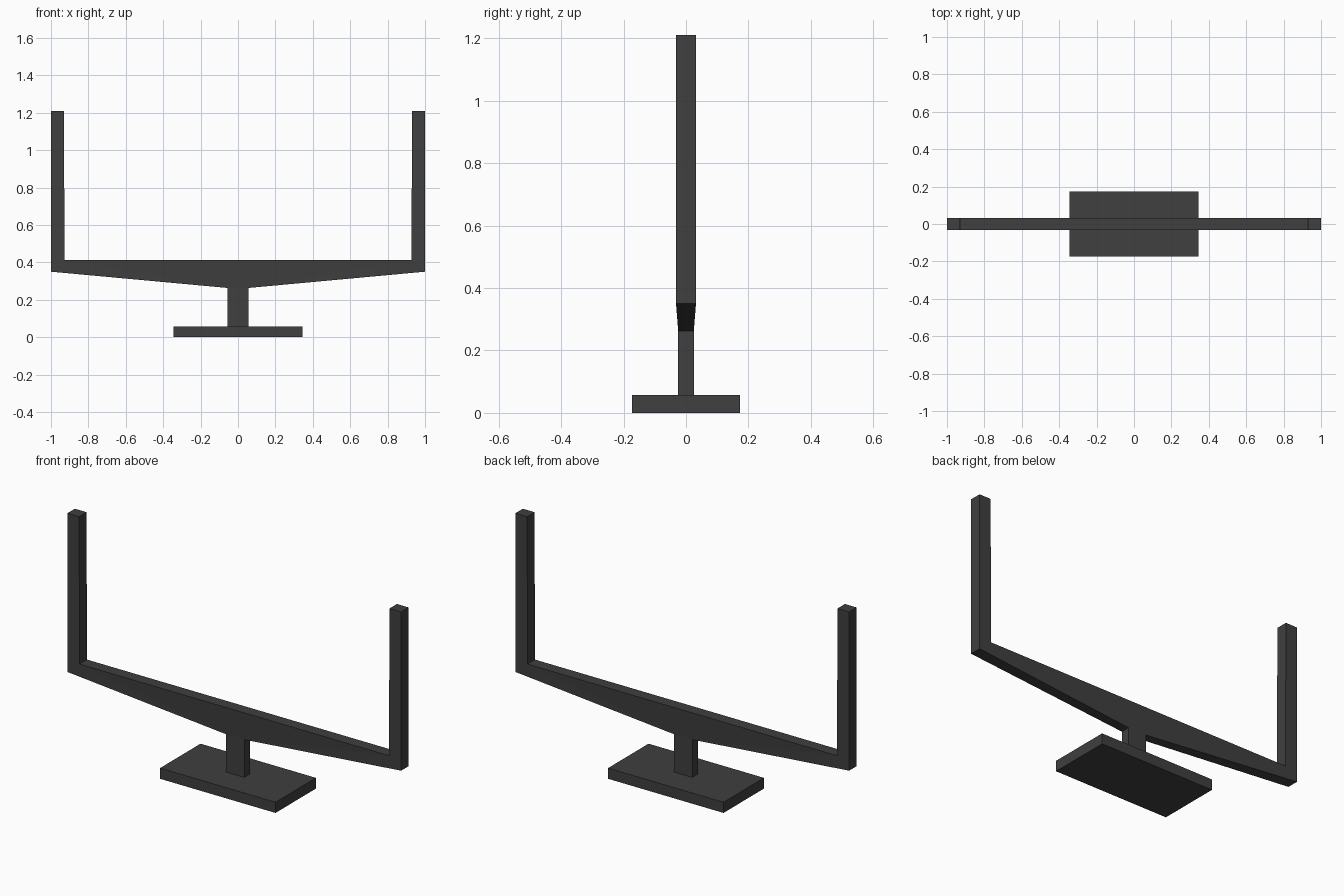
import bpy, bmesh

if "Cube" in bpy.data.objects:
    bpy.data.objects.remove(bpy.data.objects["Cube"])

dark = bpy.data.materials.new("dark_metal")
dark.diffuse_color = (0.05, 0.05, 0.05, 1)
dark.use_nodes = True
dark.node_tree.nodes["Principled BSDF"].inputs["Base Color"].default_value = dark.diffuse_color


def finish(name, bm):
    bmesh.ops.recalc_face_normals(bm, faces=bm.faces)
    mesh = bpy.data.meshes.new(name)
    bm.to_mesh(mesh)
    bm.free()
    mesh.materials.append(dark)
    obj = bpy.data.objects.new(name, mesh)
    bpy.context.collection.objects.link(obj)
    return obj


def box(name, size, z0):
    bm = bmesh.new()
    bmesh.ops.create_cube(bm, size=1)
    for v in bm.verts:
        v.co = (v.co.x * size[0], v.co.y * size[1], (v.co.z + 0.5) * size[2] + z0)
    return finish(name, bm)


# Base plate and short stem
box("base_plate", (0.692, 0.346, 0.058), 0)
box("stem", (0.11, 0.05, 0.207), 0.057)

# U-shaped yoke: right half of the profile as (x, z, half depth)
half = [(0.055, 0.263, 0.025), (1.0, 0.35, 0.032), (1.0, 1.21, 0.032),
        (0.93, 1.21, 0.032), (0.928, 0.412, 0.032)]
outline = half + [(-x, z, d) for x, z, d in reversed(half)]
bm = bmesh.new()
front = [bm.verts.new((x, -d, z)) for x, z, d in outline]
back = [bm.verts.new((x, d, z)) for x, z, d in outline]

# Front and back: two arms and a beam on each side
for ring in (front, back):
    for ids in ((1, 2, 3, 4), (0, 1, 4), (0, 4, 5, 9), (9, 5, 8), (8, 5, 6, 7)):
        bm.faces.new([ring[i] for i in ids])
# Rim between front and back
n = len(outline)
for i in range(n):
    j = (i + 1) % n
    bm.faces.new((front[i], front[j], back[j], back[i]))
finish("yoke", bm)
